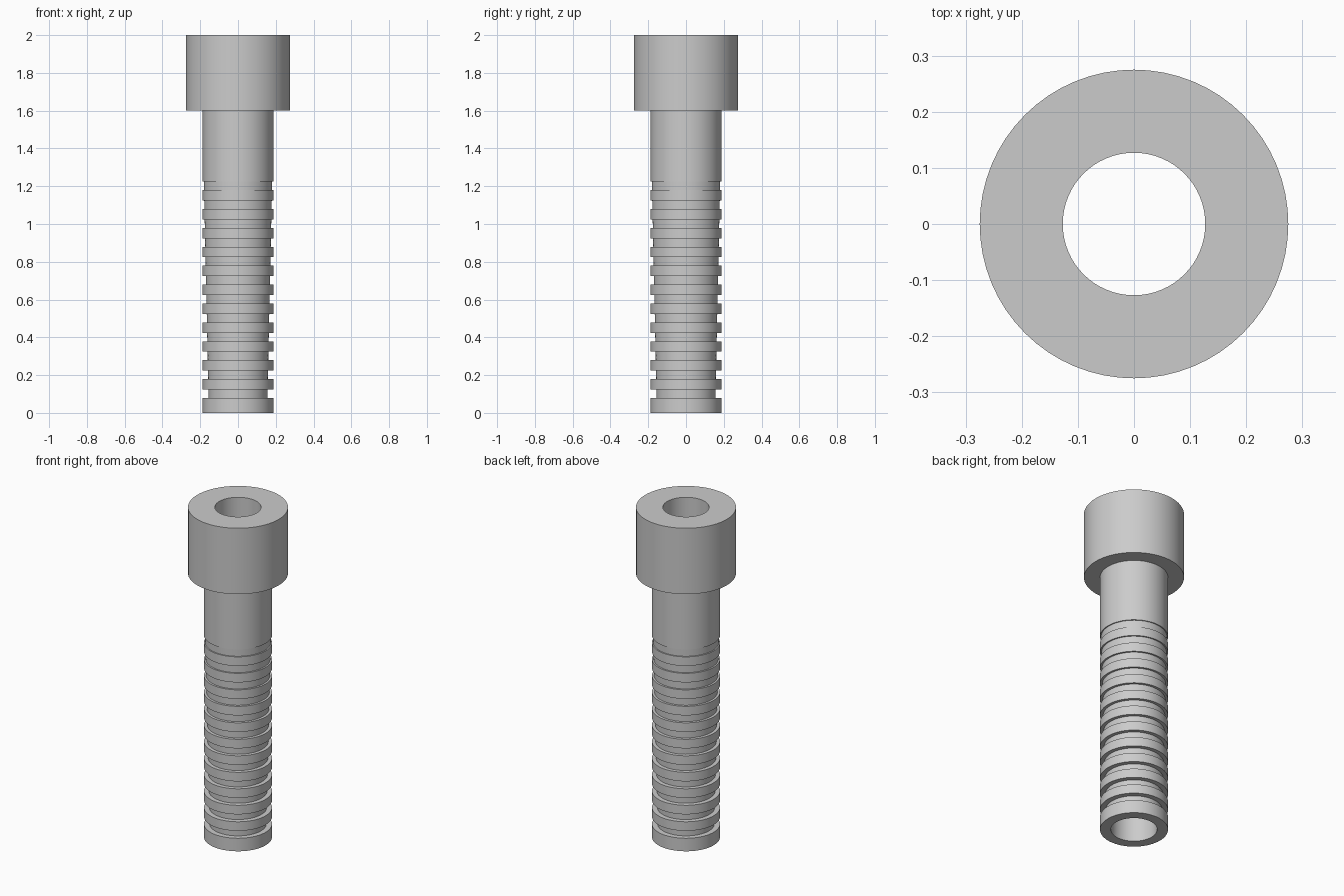
import bpy
import bmesh
import math

cube = bpy.data.objects.get("Cube")
if cube:
    bpy.data.objects.remove(cube)

SIDES = 64
BORE = 0.127
SLEEVE = 0.187
HEAD = 0.275
HEAD_BASE = 1.6
TOP = 2.0
GROOVES = 12
PITCH = 0.1
FIRST = 0.079
GROOVE_HEIGHT = 0.045

grey = bpy.data.materials.new("light grey")
grey.use_nodes = True
colour = (0.6, 0.6, 0.6, 1)
grey.diffuse_color = colour
grey.node_tree.nodes["Principled BSDF"].inputs["Base Color"].default_value = colour


def core_radius(z):
    """Groove floors lie on a core that widens upwards."""
    return 0.154 + 0.022 * z


def lathe(name, profile):
    """Spin a closed (radius, height) profile around the z axis."""
    bm = bmesh.new()
    rings = []
    for i in range(SIDES):
        a = math.tau * i / SIDES
        rings.append([bm.verts.new((r * math.cos(a), r * math.sin(a), z))
                      for r, z in profile])
    for i in range(SIDES):
        here, there = rings[i], rings[(i + 1) % SIDES]
        for j in range(len(profile)):
            k = (j + 1) % len(profile)
            bm.faces.new((here[j], there[j], there[k], here[k]))
    bmesh.ops.recalc_face_normals(bm, faces=bm.faces)
    mesh = bpy.data.meshes.new(name)
    bm.to_mesh(mesh)
    bm.free()
    mesh.materials.append(grey)
    obj = bpy.data.objects.new(name, mesh)
    bpy.context.collection.objects.link(obj)
    bpy.ops.object.select_all(action='DESELECT')
    obj.select_set(True)
    bpy.context.view_layer.objects.active = obj
    bpy.ops.object.shade_smooth_by_angle(angle=math.radians(30))
    return obj


# Hollow bolt: bore, ribbed sleeve, plain neck and wide head in one profile
profile = [(BORE, 0), (SLEEVE, 0)]
for n in range(GROOVES):
    low = FIRST + n * PITCH
    high = low + GROOVE_HEIGHT
    profile += [(SLEEVE, low), (core_radius(low), low),
                (core_radius(high), high), (SLEEVE, high)]
profile += [(SLEEVE, HEAD_BASE), (HEAD, HEAD_BASE), (HEAD, TOP), (BORE, TOP)]
lathe("ribbed_sleeve_with_head", profile)
